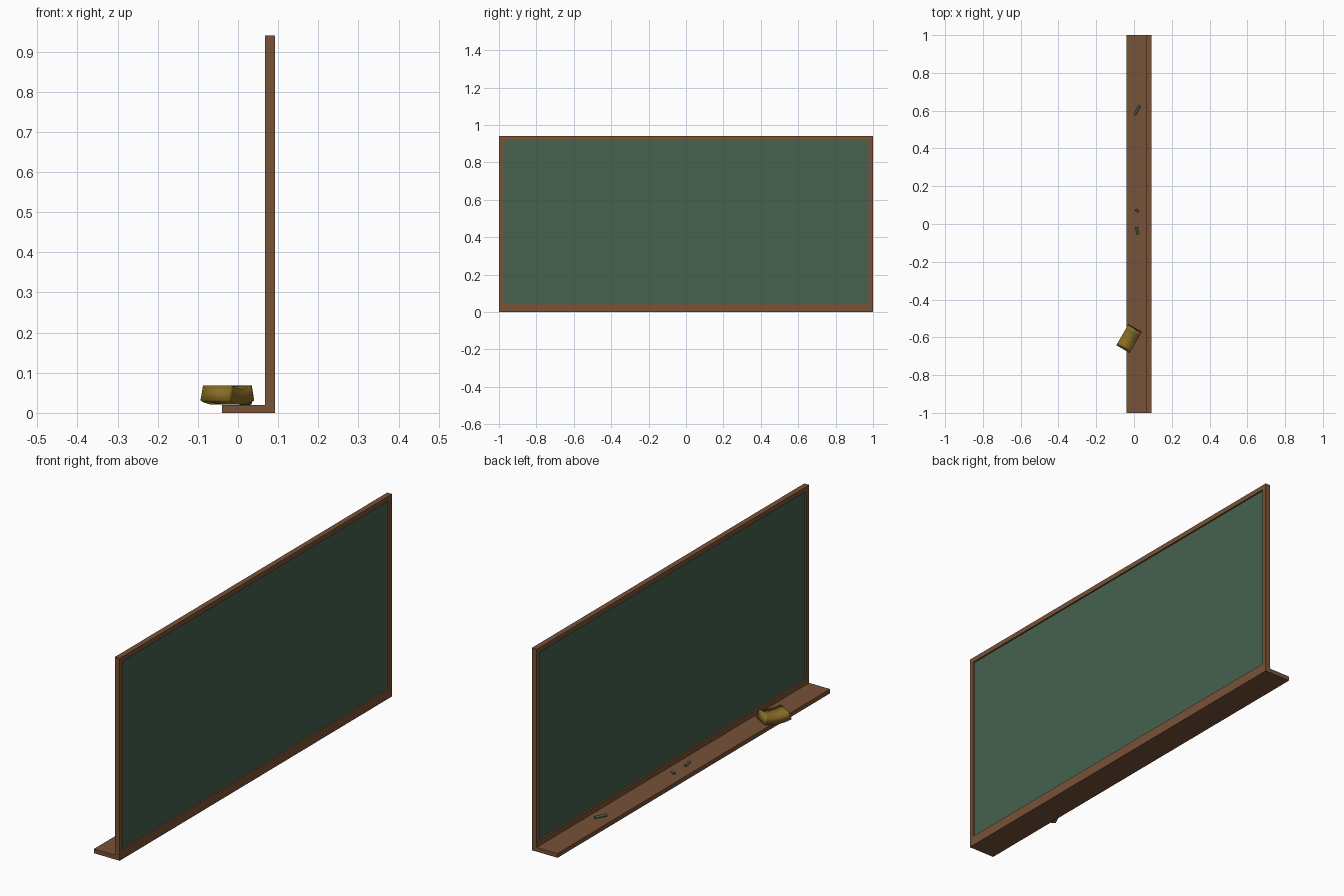
import bpy, bmesh, math
from mathutils import Vector

if "Cube" in bpy.data.objects:
    bpy.data.objects.remove(bpy.data.objects["Cube"])


def material(name, rgb):
    m = bpy.data.materials.new(name)
    m.diffuse_color = (*rgb, 1)
    m.use_nodes = True
    m.node_tree.nodes["Principled BSDF"].inputs["Base Color"].default_value = m.diffuse_color
    return m


wood = material("brown wood", (0.188, 0.084, 0.038))
green = material("board green", (0.061, 0.122, 0.080))
felt = material("olive felt", (0.24, 0.15, 0.018))


def add_object(name, bm, mat):
    bmesh.ops.recalc_face_normals(bm, faces=bm.faces)
    me = bpy.data.meshes.new(name)
    bm.to_mesh(me)
    bm.free()
    me.materials.append(mat)
    ob = bpy.data.objects.new(name, me)
    bpy.context.collection.objects.link(ob)
    return ob


def box(name, lo, hi, mat):
    bm = bmesh.new()
    bmesh.ops.create_cube(bm, size=1)
    lo, hi = Vector(lo), Vector(hi)
    for v in bm.verts:
        v.co = Vector([lo[i] + (v.co[i] + 0.5) * (hi[i] - lo[i]) for i in range(3)])
    return add_object(name, bm, mat)


# Tray along the bottom
X0, X1 = 0.067, 0.092
box("chalk_tray", (-0.04, -1, 0), (X1, 1, 0.02), wood)

# Mitred frame: rectangular ring swept from outer and inner outlines
outer = [(-1, 0.02), (1, 0.02), (1, 0.94), (-1, 0.94)]
inner = [(-0.977, 0.045), (0.977, 0.045), (0.977, 0.918), (-0.977, 0.918)]
bm = bmesh.new()
rings = [[bm.verts.new((x, y, z)) for y, z in outline]
         for x, outline in ((X0, outer), (X1, outer), (X1, inner), (X0, inner))]
for r in range(4):
    a, b = rings[r], rings[(r + 1) % 4]
    for i in range(4):
        j = (i + 1) % 4
        bm.faces.new((a[i], a[j], b[j], b[i]))
add_object("frame", bm, wood)

# Writing panel, recessed on both sides
box("writing_panel", (0.075, -0.98, 0.042), (0.085, 0.98, 0.922), green)

# Eraser: block bent upwards at both ends
bm = bmesh.new()
R, thick, half_w, n = 0.2, 0.039, 0.0405, 12
sections = []
for k in range(n + 1):
    a = -0.325 + 0.65 * k / n
    sections.append([bm.verts.new((r * math.sin(a), w, R - r * math.cos(a)))
                     for r, w in ((R, -half_w), (R, half_w),
                                  (R - thick, half_w), (R - thick, -half_w))])
for s, t in zip(sections, sections[1:]):
    for i in range(4):
        j = (i + 1) % 4
        bm.faces.new((s[i], s[j], t[j], t[i]))
bm.faces.new(sections[0])
bm.faces.new(sections[-1])
for f in bm.faces:
    f.smooth = True
eraser = add_object("eraser", bm, felt)
eraser.location = (-0.0265, -0.607, 0.0205)
eraser.rotation_euler.z = math.radians(60)

# Chalk sticks lying on the tray: x, y, length, heading
for i, (x, y, length, deg) in enumerate([(0.017, 0.602, 0.056, 63),
                                         (0.016, 0.071, 0.018, -30),
                                         (0.017, -0.035, 0.040, 100)]):
    bm = bmesh.new()
    bmesh.ops.create_cone(bm, cap_ends=True, segments=12, radius1=0.006,
                          radius2=0.006, depth=length)
    for f in bm.faces:
        f.smooth = len(f.verts) == 4
    for e in bm.edges:
        e.smooth = all(len(f.verts) == 4 for f in e.link_faces)
    chalk = add_object(f"chalk_{i + 1}", bm, green)
    chalk.location = (x, y, 0.026)
    chalk.rotation_euler = (0, math.pi / 2, math.radians(deg))
